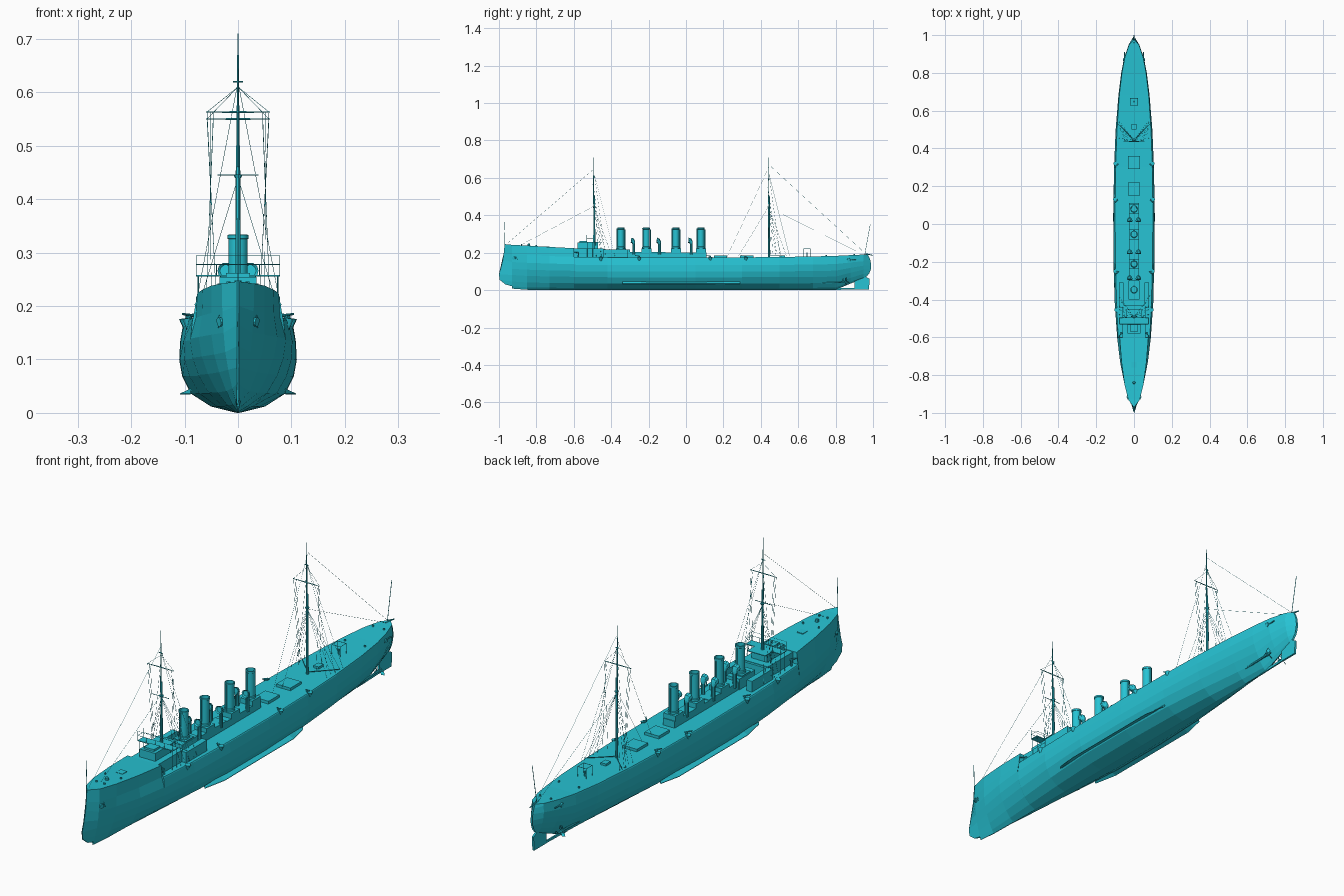
import bpy, bmesh
from math import sin, cos, pi
from mathutils import Vector

paint = bpy.data.materials.new("teal_paint")
paint.diffuse_color = (0.02, 0.55, 0.66, 1)

def finish(name, bm, smooth=False):
    bmesh.ops.recalc_face_normals(bm, faces=bm.faces)
    me = bpy.data.meshes.new(name)
    bm.to_mesh(me); bm.free()
    me.materials.append(paint)
    ob = bpy.data.objects.new(name, me)
    bpy.context.collection.objects.link(ob)
    if smooth:
        bpy.context.view_layer.objects.active = ob
        ob.select_set(True)
        bpy.ops.object.shade_smooth_by_angle()
        ob.select_set(False)
    return ob

def loft(bm, rings, closed=True, caps=True):
    vs = [[bm.verts.new(p) for p in r] for r in rings]
    n = len(vs[0])
    for a, b in zip(vs, vs[1:]):
        for i in range(n if closed else n - 1):
            j = (i + 1) % n
            bm.faces.new((a[i], a[j], b[j], b[i]))
    if caps:
        bm.faces.new(vs[0]); bm.faces.new(vs[-1])

def tube(bm, a, b, r1, r2=None, n=6, caps=True):
    a, b = Vector(a), Vector(b)
    q = (b - a).to_track_quat('Z', 'Y')
    r2 = r1 if r2 is None else r2
    loft(bm, [[c + q @ Vector((r*cos(2*pi*i/n), r*sin(2*pi*i/n), 0)) for i in range(n)]
              for c, r in ((a, r1), (b, r2))], caps=caps)

def box(bm, x0, x1, y0, y1, z0, z1):
    loft(bm, [[(x0, y0, z), (x1, y0, z), (x1, y1, z), (x0, y1, z)] for z in (z0, z1)])

def part(name, fn, items, smooth=False):
    bm = bmesh.new()
    for it in items:
        fn(bm, *it)
    return finish(name, bm, smooth)

# Hull: stations are (y, beam, top half-width, sheer z, deck z, keel z, fullness)
stations = [(-.93, .027, .030, .19, .242, .008, 0), (-.85, .050, .050, .187, .238, .002, .1),
            (-.73, .074, .066, .182, .231, 0, .3), (-.60, .090, .076, .178, .224, 0, .5),
            (-.598, .090, .084, .174, .178, 0, .5), (-.42, .103, .092, .172, .175, 0, .75),
            (-.2, .109, .098, .171, .174, 0, 1), (.05, .110, .1, .171, .174, 0, 1),
            (.3, .107, .097, .172, .175, 0, .85), (.5, .098, .09, .173, .177, 0, .6),
            (.68, .083, .078, .175, .18, 0, .3), (.8, .068, .064, .178, .183, .002, .1),
            (.88, .052, .049, .18, .187, .035, .1), (.95, .028, .026, .181, .19, .062, .3)]
full = [.02, .46, .80, .95, 1, .985]
fine = [.02, .16, .40, .68, .88, 1]
zf = [0, .07, .21, .4, .58, .78]
def ring(half):
    return half + [(-x, y, z) for x, y, z in reversed(half)]
stem = [(-.88, .012), (-.965, .03), (-.996, .055), (-1, .085), (-.988, .125), (-.978, .165), (-.974, .2), (-.97, .246)]
stern = [(.955, .066), (.968, .075), (.98, .09), (.988, .11), (.99, .13), (.987, .155), (.98, .175), (.972, .191)]
rings = [ring([(.0015, y, z) for y, z in stem])]
for y, b, d, sz, dz, kz, f in stations:
    half = [(b*(fine[i] + (full[i]-fine[i])*f), y, kz + (sz-kz)*zf[i]) for i in range(6)]
    half += [(d + (b-d)*.2, y, sz), (d, y, dz)]
    rings.append(ring(half))
rings.append(ring([(.004, y, z) for y, z in stern]))
part("hull", loft, [(rings,)])

# Bilge keels, rudder, shafts and propellers
bm = bmesh.new()
for s in (-1, 1):
    loft(bm, [[(s*x, y, z) for x, z in ((.088, .046), (w, .036), (w, .034), (.086, .042))]
              for y, w in ((-.34, .089), (-.24, .109), (.2, .109), (.29, .089))])
finish("bilge_keels", bm)
bm = bmesh.new()
loft(bm, [[(x, y, z) for y, z in ((.9, .004), (.978, .004), (.982, .06), (.955, .075), (.9, .055))] for x in (-.004, .004)])
loft(bm, [[(x, y, z) for y, z in ((.76, 0), (.9, .004), (.9, .012), (.8, .012))] for x in (-.003, .003)])
finish("rudder", bm)
bm = bmesh.new()
for s in (-1, 1):
    tube(bm, (s*.035, .6, .036), (s*.035, .86, .042), .004)
    tube(bm, (s*.035, .85, .042), (s*.035, .872, .042), .007, .002)
    tube(bm, (s*.035, .84, .042), (s*.02, .84, .09), .002)
    for k in range(3):
        a = 2*pi*k/3 + pi/2
        u, v = Vector((cos(a), 0, sin(a))), Vector((-sin(a), .6, cos(a)))
        c = Vector((s*.035, .856, .042))
        bm.faces.new([bm.verts.new(c + p) for p in (u*.004, u*.016 + v*.007, u*.027, u*.016 - v*.007)])
finish("propellers", bm)

# Forecastle break, bulwarks, bridge house and funnel casings
part("forecastle_house", box, [(-.06, .06, -.605, -.44, .17, .222), (-.079, -.055, -.445, -.31, .17, .218),
     (.055, .079, -.445, -.31, .17, .218), (-.055, .055, -.445, -.43, .17, .22)])
part("bridge_house", box, [(-.035, .035, -.58, -.47, .22, .254), (-.022, .022, -.57, -.53, .254, .262)])
part("bridge_platform", box, [(-.079, .079, -.53, -.495, .255, .258), (-.04, .04, -.495, -.45, .255, .258)])
part("funnel_casings", box, [(-.03, .03, -.4, -.3, .17, .218), (-.026, .026, -.3, -.11, .17, .205),
     (-.026, .026, -.11, .11, .17, .202)] + [(-.027, .027, y-.027, y+.027, .2, .222) for y in (-.348, -.212, -.054, .08)])
part("deck_hatches", box, [(-.032, .032, .15, .22, .17, .186), (-.032, .032, .29, .36, .17, .186),
     (-.012, .012, .5, .53, .17, .186), (-.014, .014, -.76, -.73, .22, .234)])

# Bridge rails and struts
bm = bmesh.new()
xs = (-.078, -.04, 0, .04, .078)
for y in (-.53, -.496):
    for x in xs:
        tube(bm, (x, y, .256), (x, y, .295 if abs(x) > .07 else .278), .0008, n=4)
    tube(bm, (-.078, y, .278), (.078, y, .278), .0008, n=4)
tube(bm, (-.078, -.53, .295), (.078, -.53, .295), .0006, n=4)
for s in (-1, 1):
    tube(bm, (s*.078, -.53, .278), (s*.078, -.496, .278), .0008, n=4)
    for y in (-.527, -.498):
        tube(bm, (s*.074, y, .176), (s*.074, y, .256), .0014, n=4)
finish("bridge_rails", bm)

# Funnels with flared collar, hollow top and steam pipes
bm = bmesh.new()
for y in (-.348, -.212, -.054, .08):
    loft(bm, [[(r*cos(2*pi*i/16), y + r*sin(2*pi*i/16), z) for i in range(16)] for r, z in
              ((.021, .215), (.021, .23), (.018, .232), (.018, .325), (.0195, .326), (.0195, .333), (.016, .334), (.015, .26))])
    tube(bm, (0, y-.0215, .215), (0, y-.0215, .33), .0025)
    tube(bm, (0, y+.0215, .215), (0, y+.0215, .325), .0025)
finish("funnels", bm, True)

# Ventilator cowls, mouths facing forward
bm = bmesh.new()
for s in (-1, 1):
    for y in (-.285, -.148, .022):
        prof = [(0, .19, 0, .008), (0, .245, 0, .008), (-.002, .257, .5, .011), (-.007, .264, 1, .014),
                (-.015, .266, 1.45, .0155), (-.011, .266, 1.45, .011)]
        loft(bm, [[(s*.023 + r*cos(2*pi*i/10), y + .006 + dy + r*sin(2*pi*i/10)*cos(a), z + r*sin(2*pi*i/10)*sin(a))
                   for i in range(10)] for dy, z, a, r in prof])
finish("ventilators", bm, True)

# Masts with tops, yards and staffs
bm = bmesh.new()
for y in (-.49, .444):
    tube(bm, (0, y, .17), (0, y, .5), .0055, .004, 8)
    tube(bm, (0, y-.004, .46), (0, y-.004, .66), .0028, .002)
    tube(bm, (0, y-.004, .66), (0, y-.004, .71), .0015, .001)
    tube(bm, (0, y, .44), (0, y, .446), .006, .009, 8)
    tube(bm, (-.009, y-.004, .62), (.009, y-.004, .62), .0015)
finish("masts", bm, True)
part("yards", tube, [((s*.06, y, z), (0, y, z), .001, .002) for s in (-1, 1) for y, z in ((-.497, .563), (.437, .55))]
     + [((-.038, -.496, .445), (.038, -.496, .445), .0012)])
part("flag_staffs", tube, [((0, -.968, .24), (0, -.972, .365), .0013), ((0, .955, .185), (0, .985, .35), .0013),
     ((0, .96, .194), (0, 1, .186), .004, .002)])
part("boat_booms", tube, [((s*.003, .45, .183), (s*.085, .53, .185), .0015) for s in (-1, 1)])

# Rigging: stays, shrouds and yard lifts
bm = bmesh.new()
def line(a, b):
    tube(bm, a, b, .0005, n=3, caps=False)
line((0, -.49, .65), (0, -.955, .25)); line((0, -.49, .45), (0, -.88, .243))
line((0, .444, .67), (0, .96, .195)); line((0, .444, .44), (0, .95, .19))
line((0, .444, .66), (0, .22, .18)); line((0, .444, .45), (0, .28, .18))
for y, yz in ((-.49, .563), (.444, .55)):
    for s in (-1, 1):
        for k in range(4):
            line((0, y, .44), (s*.08, y + .01 + k*.028, .18))
        for k in range(2):
            line((0, y, .62), (s*.083, y + .06 + k*.05, .18))
        line((0, y, .61), (s*.058, y-.005, yz))
        for k in range(3):
            line((s*(.058 - k*.006), y-.005, yz), (s*(.04 + k*.01), y + .02*k, .2))
finish("rigging", bm)

# Guns: shielded broadside mounts, sponsons, aft ports
bm = bmesh.new()
for s in (-1, 1):
    for y, x, z in ((-.575, .07, .2), (-.25, .09, .182), (.13, .094, .182), (.32, .091, .182)):
        tube(bm, (s*x, y, .165), (s*x, y, z), .005, .004)
        tube(bm, (s*(x-.008), y, z), (s*(x+.01), y-.022, z+.003), .003, .0018)
    for y, b in ((-.455, .096), (-.25, .101), (.13, .102), (.32, .1)):
        tube(bm, (s*(b-.006), y, .15), (s*(b-.002), y, .177), .003, .011, 10)
    tube(bm, (s*.045, .87, .162), (s*.056, .87, .16), .011, .009, 10)
    tube(bm, (s*.05, .87, .162), (s*.05, .91, .163), .0025)
finish("guns", bm)

# Hawse pipes, anchors and bow details
bm = bmesh.new()
for s in (-1, 1):
    tube(bm, (s*.022, -.915, .172), (s*.036, -.922, .17), .008, .009, 10)
    tube(bm, (s*.034, -.91, .182), (s*.036, -.9, .16), .002)
    for y, x, z in ((-.88, .018, .24), (-.8, .035, .236), (.75, .045, .182), (.9, .025, .188)):
        tube(bm, (s*x, y, z-.004), (s*x, y, z+.006), .0035, n=8)
tube(bm, (0, -.84, .235), (0, -.84, .248), .008, .006, 8)
finish("anchor_gear", bm)

# Aft steering stand: open frame on four legs
bm = bmesh.new()
for sx in (-1, 1):
    for sy in (-1, 1):
        tube(bm, (sx*.019, .647+sy*.019, .177), (sx*.019, .647+sy*.019, .22), .0012, n=4)
    tube(bm, (sx*.019, .628, .22), (sx*.019, .666, .22), .0012, n=4)
    tube(bm, (-.019, .647+sx*.019, .22), (.019, .647+sx*.019, .22), .0012, n=4)
tube(bm, (0, .647, .177), (0, .647, .2), .004, .003, 8)
finish("aft_steering_stand", bm)
